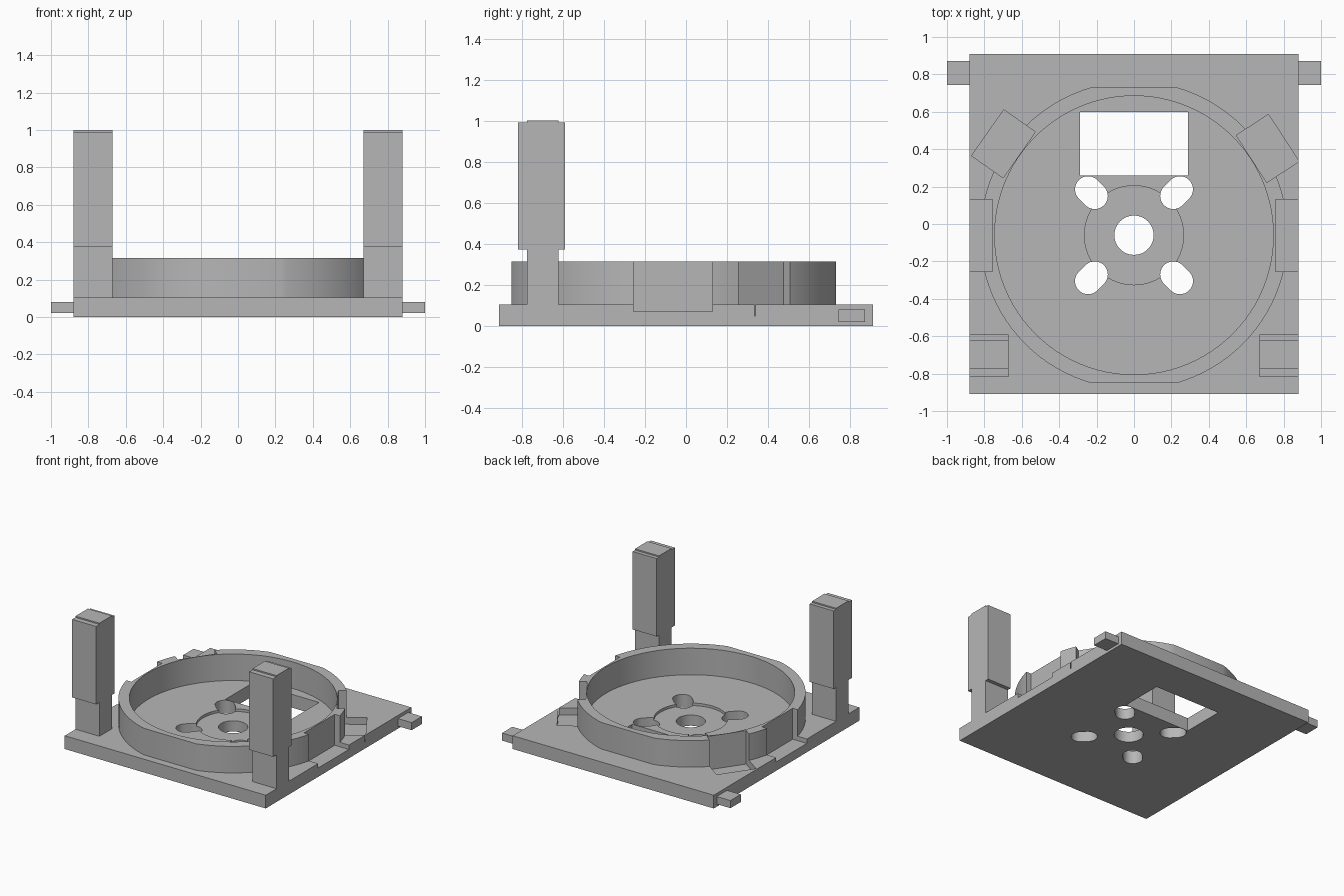
import bpy
import math
from mathutils import Vector

cube = bpy.data.objects.get("Cube")
if cube:
    bpy.data.objects.remove(cube, do_unlink=True)

# Single plain material
GREY = (0.47, 0.47, 0.47, 1)
grey = bpy.data.materials.new("plain grey")
grey.use_nodes = True
grey.diffuse_color = GREY
grey.node_tree.nodes["Principled BSDF"].inputs["Base Color"].default_value = GREY

CY = -0.06          # ring centre along y
PLATE_TOP = 0.105
RING_TOP = 0.315
POST_X = (0.67, 0.88)


def prism(name, outline, z0, z1):
    """Extrude a closed xy outline (counter-clockwise) between two heights."""
    n = len(outline)
    verts = [(x, y, z) for z in (z0, z1) for x, y in outline]
    faces = [list(range(n))[::-1], list(range(n, 2 * n))]
    faces += [(i, (i + 1) % n, (i + 1) % n + n, i + n) for i in range(n)]
    mesh = bpy.data.meshes.new(name)
    mesh.from_pydata(verts, [], faces)
    mesh.materials.append(grey)
    obj = bpy.data.objects.new(name, mesh)
    bpy.context.collection.objects.link(obj)
    return obj


def box(name, xs, ys, zs):
    (a, b), (c, d) = sorted(xs), ys
    return prism(name, [(a, c), (b, c), (b, d), (a, d)], *zs)


def circle(radius, n=96):
    return [(radius * math.cos(math.tau * i / n),
             CY + radius * math.sin(math.tau * i / n)) for i in range(n)]


def slot(angle, r0, r1, radius, n=16):
    """Outline of a rounded slot running outwards from the ring centre."""
    pts = []
    for r, start in ((r1, -math.pi / 2), (r0, math.pi / 2)):
        for i in range(n + 1):
            a = angle + start + math.pi * i / n
            pts.append((r * math.cos(angle) + radius * math.cos(a),
                        CY + r * math.sin(angle) + radius * math.sin(a)))
    return pts


def boolean(obj, cutter, operation="DIFFERENCE"):
    mod = obj.modifiers.new("cut", "BOOLEAN")
    mod.operation = operation
    mod.solver = "EXACT"
    mod.object = cutter
    bpy.context.view_layer.objects.active = obj
    bpy.ops.object.modifier_apply(modifier=mod.name)


def smooth(obj):
    bpy.ops.object.select_all(action="DESELECT")
    obj.select_set(True)
    bpy.context.view_layer.objects.active = obj
    bpy.ops.object.shade_smooth_by_angle(angle=math.radians(20))


# Base plate and the ring wall standing on it
plate = box("base_plate", (-0.88, 0.88), (-0.91, 0.91), (0, PLATE_TOP))
ring = prism("ring_wall", circle(0.823), PLATE_TOP, RING_TOP)
bore = prism("ring_bore", circle(0.745), 0, 1)
flats = box("ring_flats", (-1, 1), (CY - 0.79, CY + 0.79), (0, 1))

# Side notches and angled pockets cut both the plate and the ring
shared = []
for side in (-1, 1):
    shared.append(box("side_notch", (side * 0.756, side * 1.1),
                      (-0.255, 0.13), (0.07, 1)))
    angle = math.radians(33 if side > 0 else 180 - 35)
    out = Vector((math.cos(angle), math.sin(angle)))
    along = Vector((-out.y, out.x))
    mid = out * 0.852 + Vector((0, CY))
    corners = [mid + out * u * 0.103 + along * v * 0.15
               for u, v in ((-1, -1), (1, -1), (1, 1), (-1, 1))]
    shared.append(prism("angled_pocket", corners, 0.05, 1))

# Holes in the plate only
holes = [prism("centre_recess", circle(0.265), PLATE_TOP - 0.02, 1),
         prism("centre_hole", circle(0.105, 48), -1, 1),
         box("window", (-0.29, 0.29), (0.258, 0.6), (-1, 1))]
for k in range(4):
    holes.append(prism("screw_slot",
                       slot(math.pi / 4 + k * math.pi / 2, 0.297, 0.347, 0.07),
                       -1, 1))

boolean(ring, flats, "INTERSECT")
boolean(ring, bore)
for cutter in shared:
    boolean(ring, cutter)
for cutter in shared + holes:
    boolean(plate, cutter)
for cutter in shared + holes + [bore, flats]:
    bpy.data.objects.remove(cutter, do_unlink=True)
smooth(plate)
smooth(ring)

# Front posts with a wider head, and the rear side pegs
for side, label in ((1, "left"), (-1, "right")):
    xs = [side * x for x in POST_X]
    box(label + "_post_core", xs, (-0.775, -0.62), (PLATE_TOP, 1.0))
    box(label + "_post_front_cheek", xs, (-0.817, -0.775), (0.373, 0.99))
    box(label + "_post_back_cheek", xs, (-0.62, -0.59), (0.373, 0.99))
    box(label + "_peg", (side * 0.88, side * 1.0), (0.743, 0.872), (0.02, 0.08))
